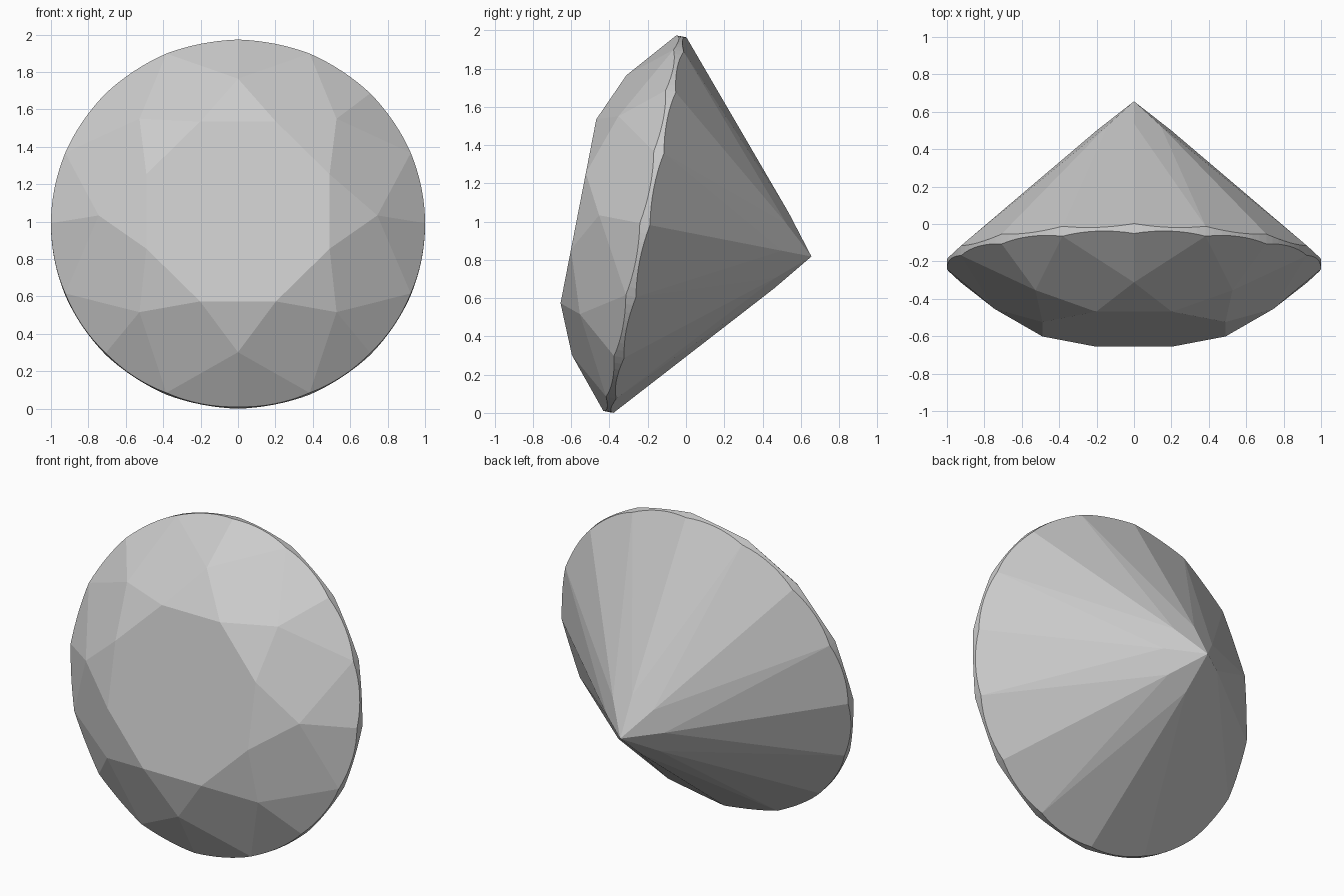
import bpy, bmesh
from math import radians, sin, cos
from mathutils import Vector, Matrix
from mathutils.geometry import intersect_line_plane, normal

if "Cube" in bpy.data.objects:
    bpy.data.objects.remove(bpy.data.objects["Cube"])

# proportions along the gem axis (front = +height) and across it
TILT = radians(-11)
TABLE_R, TABLE_H = 0.53, 0.755
STAR_R = 0.745
GIRDLE_TOP, GIRDLE_LOW = 0.428, 0.374
CULET_H = -0.486
LOWER_R = 0.2
STEP = radians(22.5)
ARC = 8                      # girdle segments per half facet


def pt(radius, angle, height):
    return Vector((radius * sin(angle), -height, radius * cos(angle)))


# heights that keep the kite and main facets flat
crown_slope = (TABLE_H - GIRDLE_TOP) / (1 - TABLE_R)
star_h = TABLE_H - crown_slope * (STAR_R * cos(STEP) - TABLE_R)
lower_h = CULET_H + (GIRDLE_LOW - CULET_H) * LOWER_R * cos(STEP)


def girdle_arc(apex, rim, a0, a1):
    """Scalloped edge where a half facet meets the round girdle."""
    n = normal(apex, pt(1, a0, rim), pt(1, a1, rim))
    out = []
    for i in range(ARC + 1):
        p = pt(1, a0 + (a1 - a0) * i / ARC, 0)
        out.append(intersect_line_plane(p, p + Vector((0, 1, 0)), apex, n))
    return out


points = [pt(0, 0, CULET_H)]
for k in range(8):
    a = 2 * k * STEP
    star, lower = pt(STAR_R, a, star_h), pt(LOWER_R, a, lower_h)
    points += [pt(TABLE_R, a + STEP, TABLE_H), star, lower]
    for side in (-STEP, STEP):
        points += girdle_arc(star, GIRDLE_TOP, a, a + side)
        points += girdle_arc(lower, GIRDLE_LOW, a, a + side)

# faceted gem: hull of the facet corners, coplanar triangles merged
bm = bmesh.new()
for p in points:
    bm.verts.new(p)
bmesh.ops.remove_doubles(bm, verts=bm.verts, dist=1e-4)
bmesh.ops.convex_hull(bm, input=bm.verts)
bmesh.ops.dissolve_limit(bm, angle_limit=radians(0.3), verts=bm.verts, edges=bm.edges)
bmesh.ops.recalc_face_normals(bm, faces=bm.faces)

# tilt back, stand on the ground and centre
bm.transform(Matrix.Rotation(TILT, 4, 'X'))
ys = [v.co.y for v in bm.verts]
zs = [v.co.z for v in bm.verts]
bm.transform(Matrix.Translation((0, -(min(ys) + max(ys)) / 2, -min(zs))))

mesh = bpy.data.meshes.new("cut_gem")
bm.to_mesh(mesh)
bm.free()
bpy.context.collection.objects.link(bpy.data.objects.new("cut_gem", mesh))
